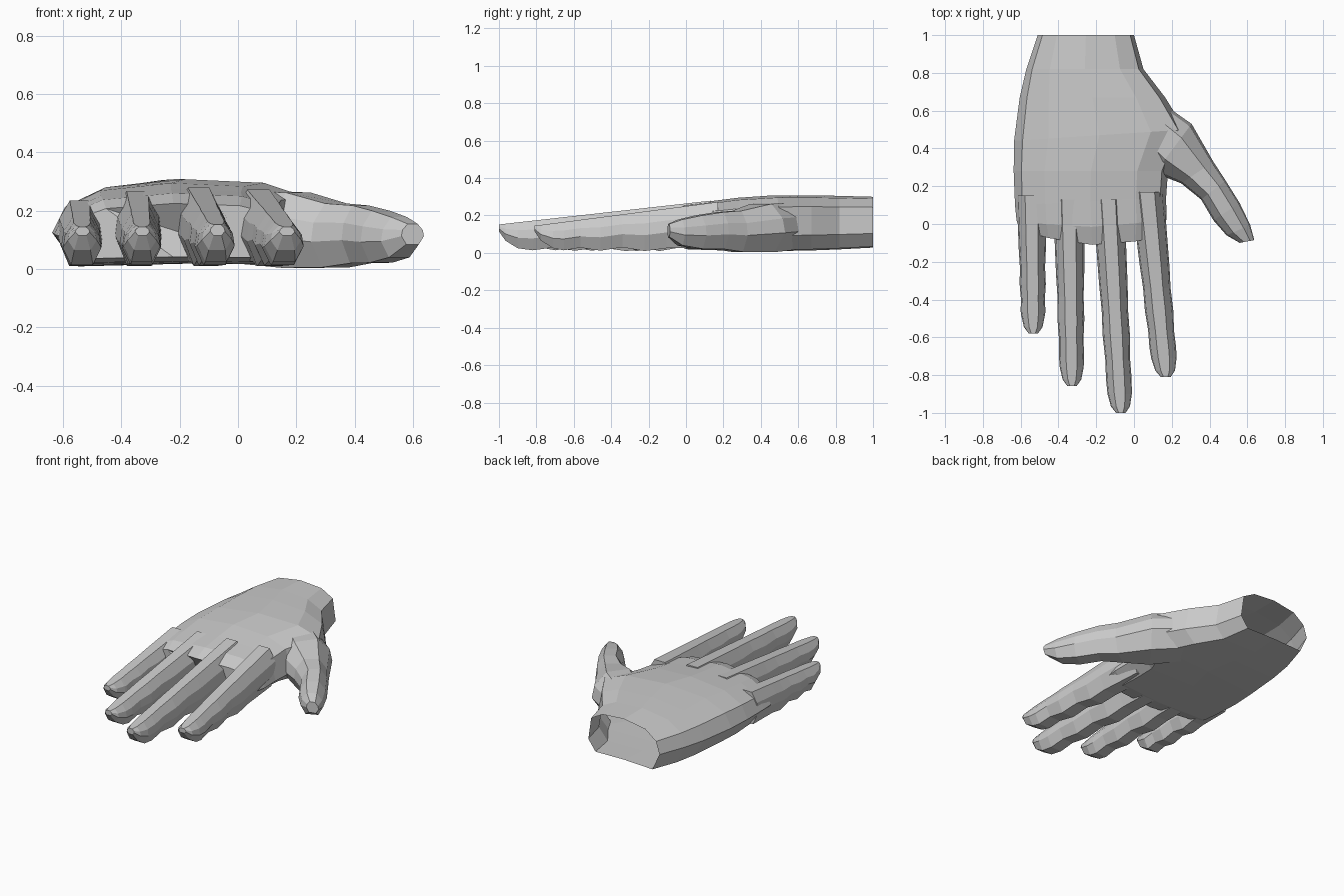
import bpy, bmesh
from math import sin, pi

if "Cube" in bpy.data.objects:
    bpy.data.objects.remove(bpy.data.objects["Cube"])

# Unit cross-sections (across, up)
PALM = [(0, .42), (.05, .7), (.2, .91), (.5, 1), (.8, .96), (.96, .8),
        (1, .3), (.9, .05), (.5, .06), (.1, .03)]
DIGIT = [(0, .4), (.05, .7), (.28, 1), (.72, 1), (.95, .7), (1, .4), (.78, 0), (.22, 0)]


def loft(name, section, stations):
    """Skin rings; each station is left (x, y), right (x, y), bottom z, top z, forward bulge."""
    bm = bmesh.new()
    rings = []
    for lx, ly, rx, ry, zb, zt, bulge in stations:
        rings.append([bm.verts.new((lx + (rx - lx) * u,
                                    ly + (ry - ly) * u - bulge * sin(pi * u),
                                    zb + (zt - zb) * v)) for u, v in section])
    n = len(section)
    for a, b in zip(rings, rings[1:]):
        for i in range(n):
            j = (i + 1) % n
            bm.faces.new((a[i], a[j], b[j], b[i]))
    bm.faces.new(rings[0])
    bm.faces.new(rings[-1][::-1])
    bmesh.ops.recalc_face_normals(bm, faces=bm.faces)
    me = bpy.data.meshes.new(name)
    bm.to_mesh(me)
    bm.free()
    ob = bpy.data.objects.new(name, me)
    bpy.context.collection.objects.link(ob)
    return ob


def finger(name, base, tip, w0, w1, top0, top1):
    """Tapered finger with shallow joint creases and an upturned nail tip."""
    length = base[1] - tip[1]
    profile = [(0, 1, .03), (.28, 1, .025), (.4, 1, .01), (.52, .96, .03),
               (.64, 1.03, .012), (.75, .97, .028), (.84, 1.03, .014),
               (1 - .10 / length, 1, .025), (1 - .035 / length, .8, .065),
               (1, .4, .115)]
    st = []
    for t, wf, zb in profile:
        x = base[0] + (tip[0] - base[0]) * t
        y = base[1] - length * t
        w = (w0 + (w1 - w0) * t) * wf / 2
        st.append((x - w, y, x + w, y, zb, top0 + (top1 - top0) * t, 0))
    return loft(name, DIGIT, st)


# Palm, wrist to finger webs
hand = loft("hand", PALM, [
    (-.51, 1, 0, 1, .02, .30, 0),
    (-.57, .82, .05, .82, .01, .305, 0),
    (-.605, .67, .165, .67, .004, .308, 0),
    (-.635, .44, .27, .50, 0, .308, 0),
    (-.637, .28, .18, .28, .002, .295, 0),
    (-.63, .1, .17, .14, .008, .275, 0),
    (-.622, .02, .172, .03, .012, .26, .04),
    (-.605, -.03, .16, -.06, .03, .225, .065)])

# Thumb
parts = [loft("thumb", DIGIT, [
    (-.05, .45, .12, .66, .02, .27, 0),
    (.11, .27, .305, .53, .004, .262, 0),
    (.25, .215, .42, .33, .006, .225, 0),
    (.355, .13, .485, .23, .02, .218, 0),
    (.42, .02, .56, .11, .022, .2, 0),
    (.49, -.06, .615, -.005, .04, .178, 0),
    (.56, -.1, .637, -.085, .085, .155, 0)])]

# Four fingers
for spec in [("index_finger", (.07, .17), (.168, -.81), .175, .13, .272, .145),
             ("middle_finger", (-.135, .13), (-.07, -1), .168, .125, .279, .152),
             ("ring_finger", (-.345, .13), (-.328, -.858), .168, .122, .268, .145),
             ("little_finger", (-.542, .15), (-.533, -.58), .157, .122, .235, .145)]:
    parts.append(finger(*spec))

# Merge all digits into the palm
bpy.context.view_layer.objects.active = hand
for p in parts:
    mod = hand.modifiers.new("join", 'BOOLEAN')
    mod.operation = 'UNION'
    mod.solver = 'EXACT'
    mod.object = p
    bpy.ops.object.modifier_apply(modifier=mod.name)
    bpy.data.objects.remove(p)

# Open the wrist end
bm = bmesh.new()
bm.from_mesh(hand.data)
cap = [f for f in bm.faces if all(v.co.y > .999 for v in f.verts)]
bmesh.ops.delete(bm, geom=cap, context='FACES')
bm.to_mesh(hand.data)
bm.free()
